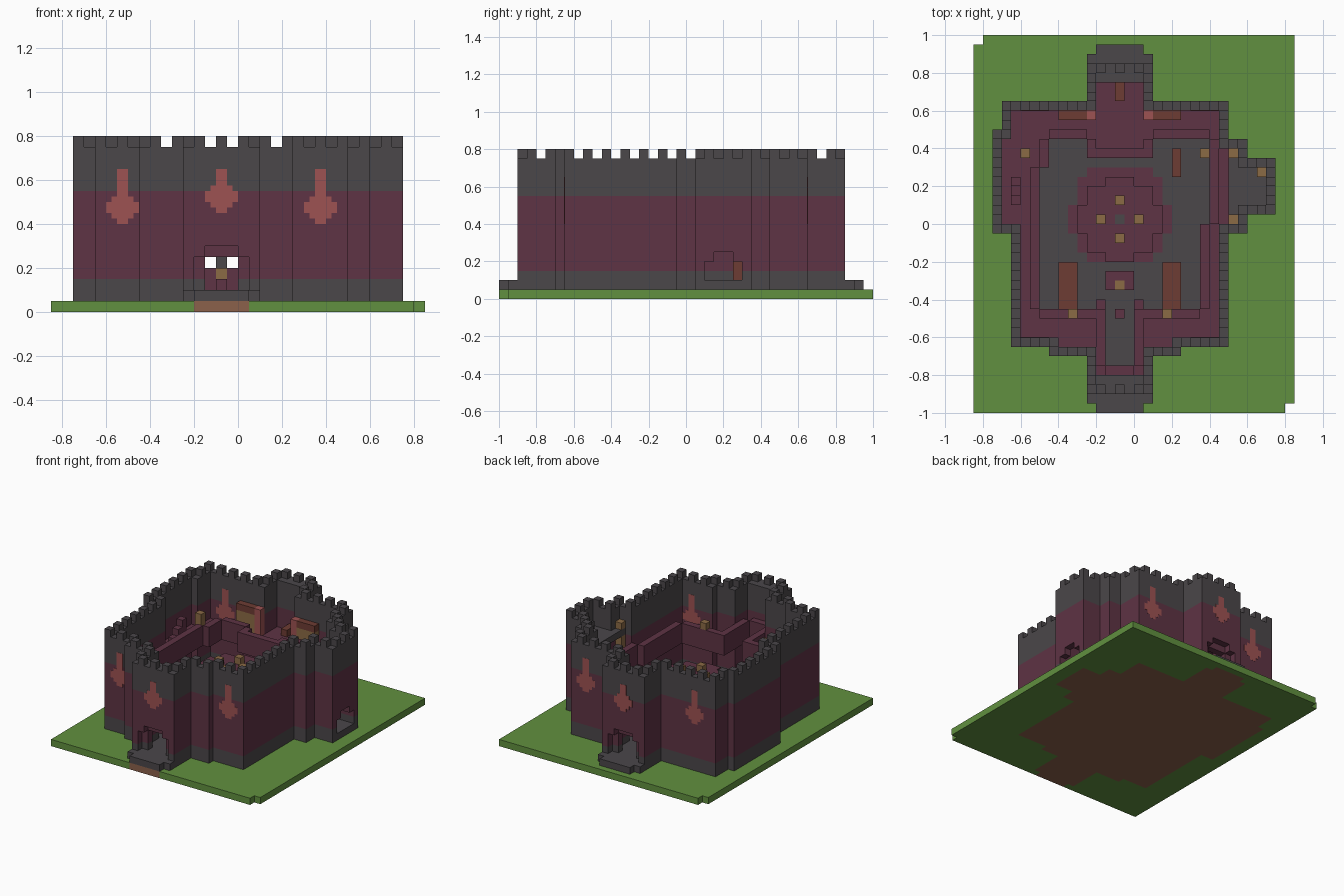
import bpy

cube = bpy.data.objects.get("Cube")
if cube:
    bpy.data.objects.remove(cube, do_unlink=True)

U = 0.05  # size of one block
COLOURS = {
    "grass": (0.12, 0.28, 0.05),
    "earth": (0.26, 0.12, 0.07),
    "grey_stone": (0.07, 0.063, 0.068),
    "maroon_stone": (0.112, 0.033, 0.058),
    "red_trim": (0.34, 0.085, 0.085),
    "brown_wood": (0.155, 0.045, 0.033),
    "lantern_yellow": (0.26, 0.145, 0.06),
}
MATS = {}
for label, rgb in COLOURS.items():
    m = bpy.data.materials.new(label)
    m.use_nodes = True
    m.diffuse_color = (*rgb, 1)
    m.node_tree.nodes["Principled BSDF"].inputs["Base Color"].default_value = (*rgb, 1)
    MATS[label] = m


def rect(x0, y0, x1, y1):
    return {(i, j) for i in range(x0, x1) for j in range(y0, y1)}


def near(c, diagonal=True):
    return [(c[0] + a, c[1] + b) for a in (-1, 0, 1) for b in (-1, 0, 1)
            if (a or b) and (diagonal or not (a and b))]


def fill(cells, k0, k1, colour):
    """Blocks over plan cells; colour is a name or a rule of (i, j, k)."""
    rule = colour if callable(colour) else (lambda i, j, k: colour)
    return {(i, j, k): rule(i, j, k) for i, j in cells for k in range(k0, k1)}


def build(name, blocks):
    """Turn blocks into one mesh holding only the exposed faces."""
    verts, faces, mats = {}, [], []
    used = sorted(set(blocks.values()))
    for pos, colour in blocks.items():
        for axis in range(3):
            for side in (0, 1):
                n = list(pos)
                n[axis] += 2 * side - 1
                if tuple(n) in blocks:
                    continue
                quad = []
                for a, b in ((0, 0), (1, 0), (1, 1), (0, 1)):
                    p = list(pos)
                    p[axis] += side
                    p[(axis + 1) % 3] += a
                    p[(axis + 2) % 3] += b
                    quad.append(verts.setdefault(tuple(p), len(verts)))
                faces.append(quad if side else quad[::-1])
                mats.append(used.index(colour))
    mesh = bpy.data.meshes.new(name)
    mesh.from_pydata([[c * U for c in v] for v in verts], [], faces)
    for colour in used:
        mesh.materials.append(MATS[colour])
    mesh.polygons.foreach_set("material_index", mats)
    obj = bpy.data.objects.new(name, mesh)
    bpy.context.collection.objects.link(obj)
    return obj


def box(name, x0, y0, x1, y1, k0, k1, colour):
    return build(name, fill(rect(x0, y0, x1, y1), k0, k1, colour))


# Castle footprint, porches and the regions inside
plan = (rect(-13, -13, 10, 0) | rect(-9, -14, 5, -12) | rect(-5, -18, 2, 17)
        | rect(-15, -1, 12, 9) | rect(-15, 8, 10, 10) | rect(-14, 9, 10, 13)
        | rect(11, 1, 15, 7))
porch = (rect(-5, -19, 2, -18) | rect(-4, -20, 1, -19)
         | rect(-5, 17, 2, 18) | rect(-4, 18, 1, 19))
inside = {c for c in plan if all(n in plan for n in near(c))}
wall = plan - inside
tower = {c for c in inside if c[0] >= 10}
court = ((rect(-10, -9, 7, 2) | rect(-10, 0, 8, 9)) - rect(-5, 7, 2, 9)
         - rect(-10, 6, -9, 9)) | rect(-3, -15, 0, -9)
walk = inside - court - tower
rail = {c for c in walk if any(n in court for n in near(c, False))}

# Ground: grass with earth under the castle, two notched corners
ground = rect(-17, -20, 17, 20) - {(-17, 19), (16, -20)}
earth = plan | porch
build("ground", fill(ground, 0, 1, lambda i, j, k: "earth" if (i, j) in earth else "grass"))


# Carpet around the court centre is painted into the floor
carpet = rect(-7, -1, 4, 2) | rect(-5, -4, 2, 6) | rect(-6, -3, 3, 5)
build("floor", fill(inside | porch, 1, 2,
                    lambda i, j, k: "maroon_stone" if (i, j) in carpet else "grey_stone"))


# Banded outer wall with gates and battlements
def band(i, j, k):
    return "maroon_stone" if 3 <= k < 11 else "grey_stone"


castle = fill(wall, 1, 15, band)
for j in (-17, 15):
    castle.update(fill(rect(-4, j, 1, j + 1), 1, 15, band))
castle.update(fill({c for c in wall if sum(c) % 2 == 0}, 15, 16, band))


def carve(x0, y0, x1, y1, k0, k1):
    for key in fill(rect(x0, y0, x1, y1), k0, k1, ""):
        castle.pop(key, None)


for outer, inner in ((-18, -17), (16, 15)):
    carve(-4, outer, 1, outer + 1, 2, 5)
    carve(-3, outer, 0, outer + 1, 2, 6)
    carve(-3, inner, 0, inner + 1, 2, 5)
carve(14, 2, 15, 6, 2, 4)
carve(14, 3, 15, 5, 2, 5)
build("castle_wall", castle)

# Upper walkway, its railing, side steps and the side tower roof
build("walkway", fill(walk, 7, 8, "maroon_stone"))
build("walkway_railing", fill(rail, 8, 10, "maroon_stone"))
for n in range(3):
    box("walkway_step", -13, 2 + n, -12, 3 + n, 8, 9 + n, "maroon_stone")
build("tower_roof", fill(tower, 11, 12, "grey_stone"))
for name, y0, y1 in (("front_gate_plank", -17, -15), ("back_gate_plank", 13, 15)):
    box(name, -2, y0, -1, y1, 8, 9, "brown_wood")


# Cross-shaped arrow windows, showing on both faces of the wall
def plate(name, x, y, z, width, height):
    bpy.ops.mesh.primitive_cube_add(size=1, location=(x, y, z))
    o = bpy.context.object
    o.name = name
    o.scale = (width, 0.002, height)
    o.data.materials.append(MATS["red_trim"])


for x, fronts, z, drop in ((-0.525, (-0.65, 0.65), 0.475, 0.075),
                           (0.375, (-0.65, 0.65), 0.475, 0.075),
                           (-0.075, (-0.9, 0.85), 0.525, 0.075)):
    top = 0.65
    for y in fronts:
        inner = y - U if y > 0 else y + U
        for face in (y, inner):
            plate("arrow_window_shaft", x, face, (top + z - drop) / 2, U, top - z + drop)
            plate("arrow_window_cross", x, face, z, 3 * U, U)
            plate("arrow_window_middle", x, face, z, 2 * U, 2 * U)

# Central canopy on a stone post
canopy = (rect(-6, -1, 3, 2) | rect(-3, -4, 0, 5) | rect(-5, -3, 2, 4)) - {(-2, 0)}
box("canopy_post", -2, 0, -1, 1, 2, 8, "grey_stone")
build("canopy", fill(canopy, 6, 8, lambda i, j, k: "maroon_stone" if k == 7 else "brown_wood"))

# Lanterns
for i, j, k0, k1 in ((-4, 0, 8, 9), (0, 0, 8, 9), (-2, 2, 8, 9), (-2, -2, 8, 9),
                     (-12, 7, 8, 11), (7, 7, 8, 11), (10, 7, 9, 13), (10, 0, 9, 13),
                     (13, 5, 12, 13), (-7, -10, 10, 11), (3, -10, 10, 11)):
    box("lantern", i, j, i + 1, j + 1, k0, k1, "lantern_yellow")

# Court furniture: pedestal with a lantern, small posts and tables
seat = fill(rect(-3, -7, 0, -5), 2, 4, "maroon_stone")
seat[(-2, -7, 3)] = "lantern_yellow"
build("pedestal", seat)
for i, j in ((-4, -9), (0, -9), (-2, -10)):
    box("court_post", i, j, i + 1, j + 1, 2, 3, "maroon_stone")
box("left_table", 3, -9, 5, -4, 2, 4, "brown_wood")
box("right_table", -8, -9, -6, -4, 2, 4, "brown_wood")
box("bench", 4, 5, 5, 8, 2, 4, "brown_wood")

# Bookshelves on the back walkway with red ends
for name, x0, x1, end in (("right_shelf", -8, -5, -5), ("left_shelf", 2, 5, 1)):
    box(name, x0, 11, x1, 12, 8, 12,
        lambda i, j, k: "brown_wood" if k == 11 else "lantern_yellow")
    box(name + "_end", end, 11, end + 1, 12, 8, 12, "red_trim")
